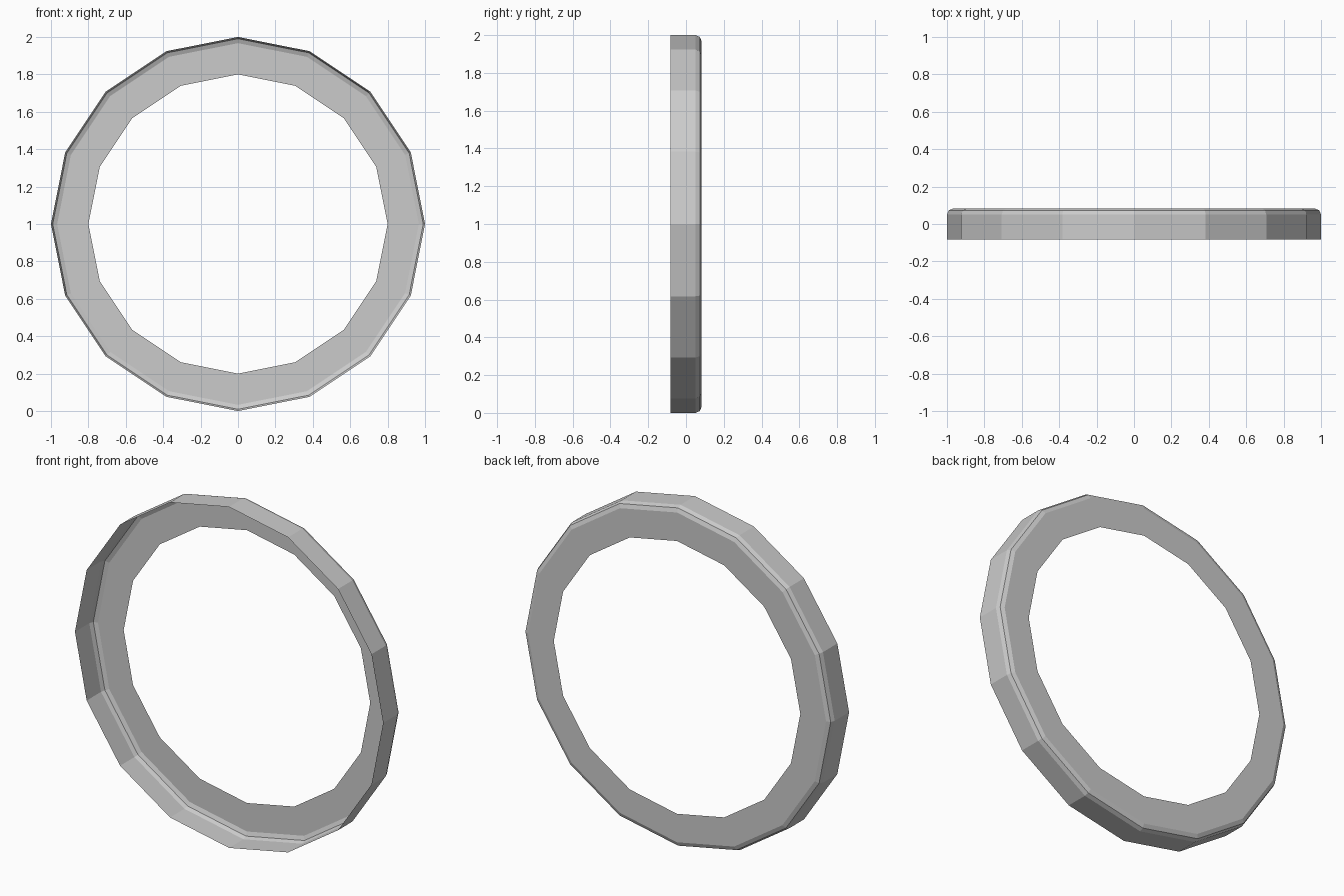
import bpy, bmesh
from math import sin, cos, pi

if "Cube" in bpy.data.objects:
    bpy.data.objects.remove(bpy.data.objects["Cube"])

SIDES = 16
BACK, BEVEL = 0.083, 0.033

# Open-fronted ring profile (radius, y): outer wall, rounded back edge, flat back flange
profile = [
    (1.0, -BACK),
    (1.0, BACK - BEVEL),
    (1.0 - BEVEL * (1 - cos(pi / 4)), BACK - BEVEL * (1 - sin(pi / 4))),
    (1.0 - BEVEL, BACK),
    (0.8, BACK),
]

# Sweep the profile around the y axis
bm = bmesh.new()
rings = []
for i in range(SIDES):
    a = 2 * pi * i / SIDES
    rings.append([bm.verts.new((r * cos(a), y, 1 + r * sin(a))) for r, y in profile])
for i in range(SIDES):
    p, q = rings[i], rings[(i + 1) % SIDES]
    for j in range(len(profile) - 1):
        bm.faces.new((p[j], p[j + 1], q[j + 1], q[j]))

# Make the faces point outward and backward
bm.normal_update()
flange = max(bm.faces, key=lambda f: f.normal.y ** 2)
if flange.normal.y < 0:
    bmesh.ops.reverse_faces(bm, faces=bm.faces[:])

mesh = bpy.data.meshes.new("rim_ring")
bm.to_mesh(mesh)
bm.free()
bpy.context.collection.objects.link(bpy.data.objects.new("rim_ring", mesh))
